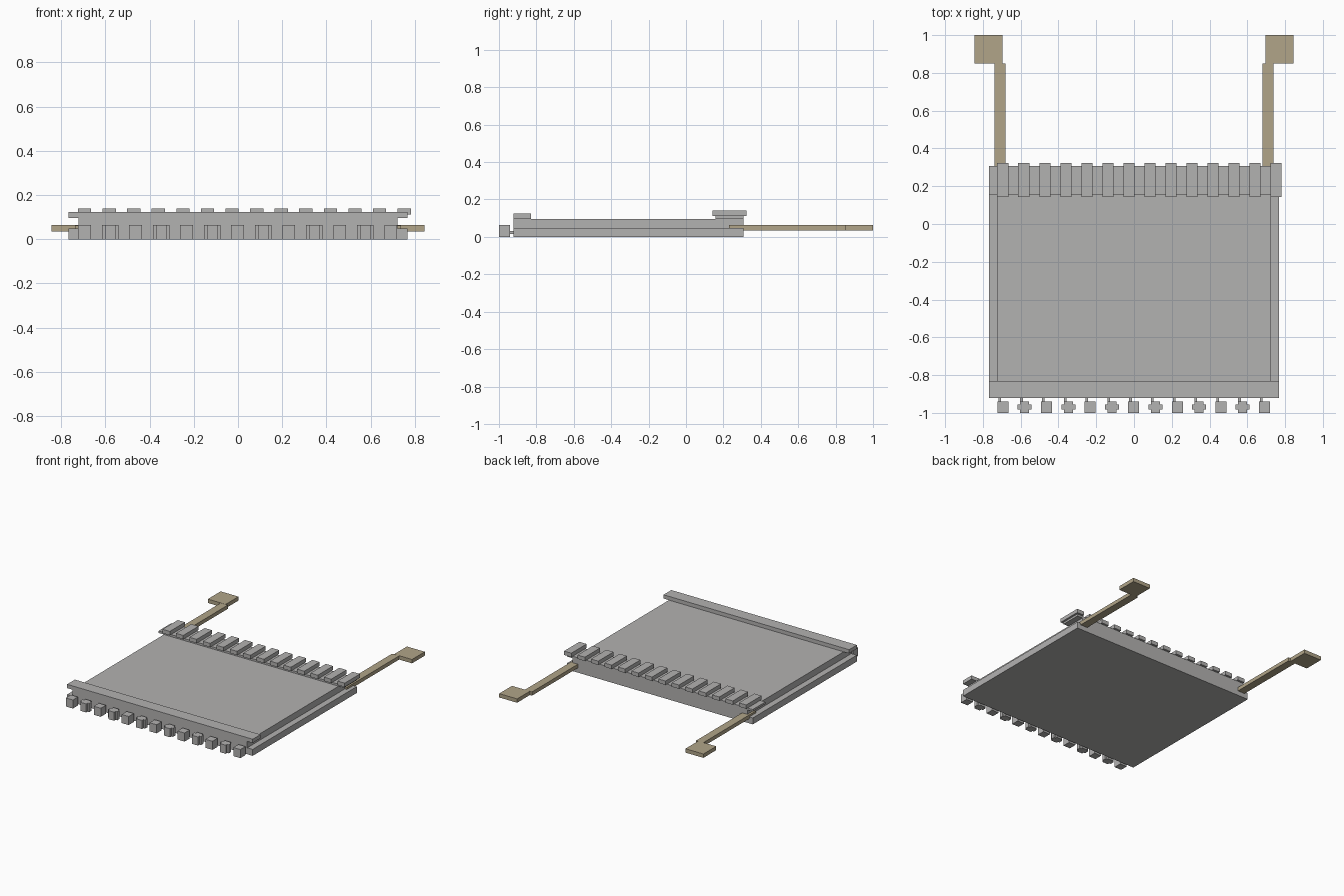
import bpy

if "Cube" in bpy.data.objects:
    bpy.data.objects.remove(bpy.data.objects["Cube"])


def material(name, rgb):
    m = bpy.data.materials.new(name)
    m.diffuse_color = (*rgb, 1)
    m.use_nodes = True
    m.node_tree.nodes["Principled BSDF"].inputs["Base Color"].default_value = m.diffuse_color
    return m


GREY = material("light grey", (0.45, 0.445, 0.44))
TAN = material("tan", (0.44, 0.375, 0.25))


def box(name, x, y, z, mat=GREY):
    """Box from (min, max) ranges on each axis."""
    lo, hi = zip(x, y, z)
    verts = [(a, b, c) for c in z for b in y for a in x]
    faces = [(0, 2, 3, 1), (4, 5, 7, 6), (0, 1, 5, 4),
             (2, 6, 7, 3), (0, 4, 6, 2), (1, 3, 7, 5)]
    me = bpy.data.meshes.new(name)
    me.from_pydata(verts, [], faces)
    me.materials.append(mat)
    ob = bpy.data.objects.new(name, me)
    bpy.context.collection.objects.link(ob)
    return ob


# Stepped deck with raised front and rear bars
box("base_plate", (-0.767, 0.767), (-0.922, 0.307), (0, 0.048))
box("upper_plate", (-0.722, 0.722), (-0.922, 0.307), (0.048, 0.096))
box("front_bar", (-0.767, 0.767), (-0.922, -0.83), (0.096, 0.124))
box("rear_bar", (-0.767, 0.767), (0.157, 0.307), (0.096, 0.111))

# Row of teeth on the rear bar
for i in range(14):
    x = -0.694 + i * 0.1112
    box("rear_tooth", (x - 0.03, x + 0.03), (0.143, 0.323), (0.111, 0.14))

# Front knobs on thin stems, square and cross-shaped in turn
for i in range(13):
    x = -0.694 + i * 0.1154
    if i % 2:
        box("cross_knob", (x - 0.024, x + 0.024), (-1, -0.94), (0, 0.064))
        box("cross_knob_wings", (x - 0.037, x + 0.037), (-0.983, -0.955), (0, 0.064))
    else:
        box("square_knob", (x - 0.029, x + 0.029), (-1, -0.94), (0, 0.064))
    box("knob_stem", (x - 0.024, x - 0.01), (-0.945, -0.92), (0.015, 0.031))

# Rear arms with outward end pads
for s in (-1, 1):
    box("arm", sorted((s * 0.679, s * 0.738)), (0.23, 0.849), (0.035, 0.063), TAN)
    box("arm_pad", sorted((s * 0.696, s * 0.844)), (0.849, 1.0), (0.035, 0.064), TAN)
